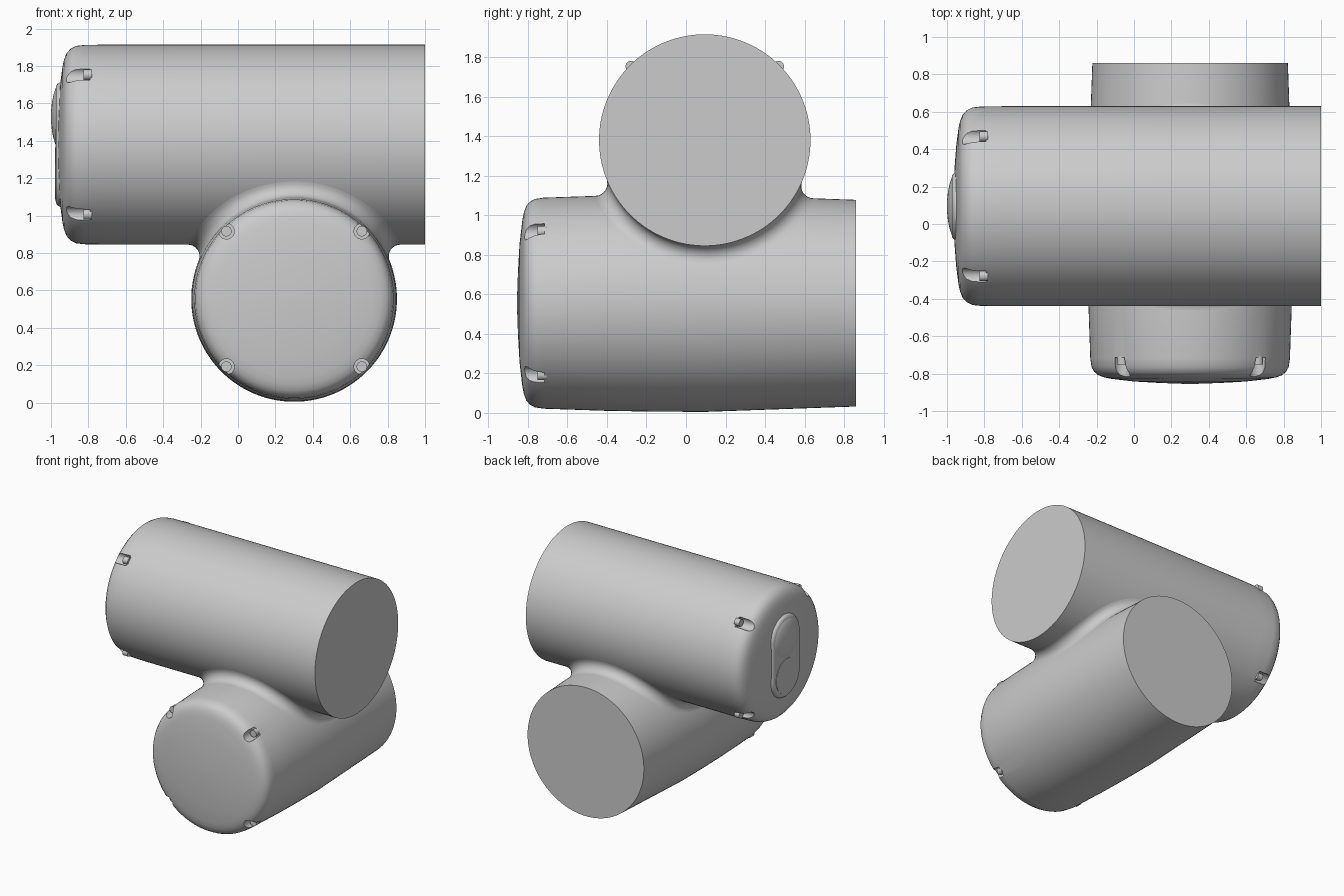
import bpy, bmesh
from math import sin, cos, pi, sqrt
from mathutils import Vector

if "Cube" in bpy.data.objects:
    bpy.data.objects.remove(bpy.data.objects["Cube"])

grey = bpy.data.materials.new("light grey")
grey.use_nodes = True
grey.diffuse_color = (0.6, 0.6, 0.6, 1)
grey.node_tree.nodes["Principled BSDF"].inputs["Base Color"].default_value = (0.6, 0.6, 0.6, 1)

SEG = 96
UP_Y, UP_Z, UP_R = 0.095, 1.38, 0.535   # upper tube axis and radius
LOW_X, LOW_Z = 0.30, 0.555              # lower tube axis


def upper(a, u, v):
    return Vector((a, UP_Y + u, UP_Z + v))


def lower(a, u, v):
    return Vector((LOW_X + u, a, LOW_Z + v))


def make(name, bm):
    bmesh.ops.recalc_face_normals(bm, faces=bm.faces)
    mesh = bpy.data.meshes.new(name)
    bm.to_mesh(mesh)
    bm.free()
    mesh.materials.append(grey)
    obj = bpy.data.objects.new(name, mesh)
    bpy.context.collection.objects.link(obj)
    return obj


def loft(name, profile, place, centre=(0, 0), stretch=0, seg=SEG):
    """Closed solid through rings of (axial position, radius); stretch gives a capsule."""
    bm = bmesh.new()
    rings = []
    for a, r in profile:
        ring = []
        for i in range(seg):
            t = 2 * pi * (i + 0.5) / seg
            v = r * sin(t) + (stretch if sin(t) > 0 else -stretch)
            ring.append(bm.verts.new(place(a, centre[0] + r * cos(t), centre[1] + v)))
        rings.append(ring)
    for p, q in zip(rings, rings[1:]):
        for i in range(seg):
            j = (i + 1) % seg
            bm.faces.new((p[i], p[j], q[j], q[i]))
    bm.faces.new(rings[0])
    bm.faces.new(rings[-1])
    return make(name, bm)


def activate(obj):
    bpy.ops.object.select_all(action='DESELECT')
    obj.select_set(True)
    bpy.context.view_layer.objects.active = obj


def smooth(obj):
    activate(obj)
    bpy.ops.object.shade_smooth_by_angle(angle=0.6)


def screw_pockets(body, name, place, start, floor, offset):
    """Cut four pockets into the rounded rim and seat a screw in each."""
    for k, (su, sv) in enumerate(((1, 1), (-1, 1), (-1, -1), (1, -1))):
        c = (su * offset, sv * offset)
        cutter = loft("pocket_cutter", [(start, 0.042), (floor, 0.042)], place, c, seg=24)
        mod = body.modifiers.new("pocket", 'BOOLEAN')
        mod.operation = 'DIFFERENCE'
        mod.solver = 'EXACT'
        mod.object = cutter
        activate(body)
        bpy.ops.object.modifier_apply(modifier=mod.name)
        bpy.data.objects.remove(cutter)
        smooth(loft(f"{name}_screw_{k + 1}", [(floor - 0.035, 0.028), (floor + 0.01, 0.028)],
                    place, c, seg=20))


# Upper tube with domed, rounded cap
upper_tube = loft("upper_tube", [
    (-0.962, 0.02), (-0.96, 0.2), (-0.95, 0.33), (-0.938, 0.42), (-0.93, 0.455),
    (-0.917, 0.488), (-0.895, 0.513), (-0.865, 0.528), (-0.82, 0.533),
    (-0.7, UP_R), (1.0, UP_R)], upper)
screw_pockets(upper_tube, "upper", upper, -1.1, -0.79, 0.373)
smooth(upper_tube)

# Lower tube, slightly barrelled, with domed cap
BARREL = [(-0.72, 0.534), (-0.4, 0.545), (-0.15, 0.549), (0.1, 0.55), (0.86, 0.523)]
lower_tube = loft("lower_tube", [
    (-0.855, 0.02), (-0.85, 0.16), (-0.842, 0.3), (-0.828, 0.42), (-0.82, 0.46),
    (-0.808, 0.492), (-0.79, 0.513), (-0.765, 0.527)] + BARREL, lower)
screw_pockets(lower_tube, "lower", lower, -1.0, -0.715, 0.362)
smooth(lower_tube)


def barrel_radius(y):
    for (a, r), (b, s) in zip(BARREL, BARREL[1:]):
        if y <= b:
            return r + (s - r) * (y - a) / (b - a)
    return BARREL[-1][1]


# Fillet where the tubes meet: path of a ball rolling against both
def fillet_arc(t, ball=0.062, steps=8):
    radius = 0.55
    for _ in range(6):
        low = UP_Z - UP_R - ball
        high = LOW_Z + radius + ball
        z = low + (high - low) * sin(t) ** 2
        dy = sqrt(max(0, (UP_R + ball) ** 2 - (UP_Z - z) ** 2))
        y = UP_Y + (dy if sin(t) > 0 else -dy)
        radius = barrel_radius(y)
    dx = sqrt(max(0, (radius + ball) ** 2 - (z - LOW_Z) ** 2))
    x = LOW_X + (dx if cos(t) > 0 else -dx)
    c = Vector((x, y, z))
    to_upper = (Vector((x, UP_Y, UP_Z)) - c).normalized()
    to_lower = (Vector((LOW_X, y, LOW_Z)) - c).normalized()
    return [c + ball * to_upper.slerp(to_lower, k / steps) for k in range(steps + 1)]


bm = bmesh.new()
arcs = [[bm.verts.new(p) for p in fillet_arc(2 * pi * (i + 0.5) / 120)] for i in range(120)]
for i, arc in enumerate(arcs):
    nxt = arcs[(i + 1) % len(arcs)]
    for k in range(len(arc) - 1):
        bm.faces.new((arc[k], arc[k + 1], nxt[k + 1], nxt[k]))
fillet = make("joint_fillet", bm)
# Face the concave strip outwards, away from the joint centre line
up_face = max(fillet.data.polygons, key=lambda f: f.center.y)
if up_face.normal.y < 0:
    fillet.data.flip_normals()
smooth(fillet)

# Capsule boss on the upper cap, with a domed button and a flat disc
smooth(loft("cap_boss", [(-0.93, 0.185), (-0.952, 0.183), (-0.964, 0.176),
                         (-0.972, 0.166), (-0.975, 0.15)], upper, stretch=0.15, seg=64))
smooth(loft("boss_button", [(-0.965, 0.165), (-0.976, 0.15), (-0.987, 0.115),
                            (-0.995, 0.075), (-0.999, 0.035), (-1.0, 0.01)],
            upper, (0, 0.15), seg=64))
smooth(loft("boss_disc", [(-0.97, 0.14), (-0.978, 0.14)], upper, (0, -0.155), seg=64))
